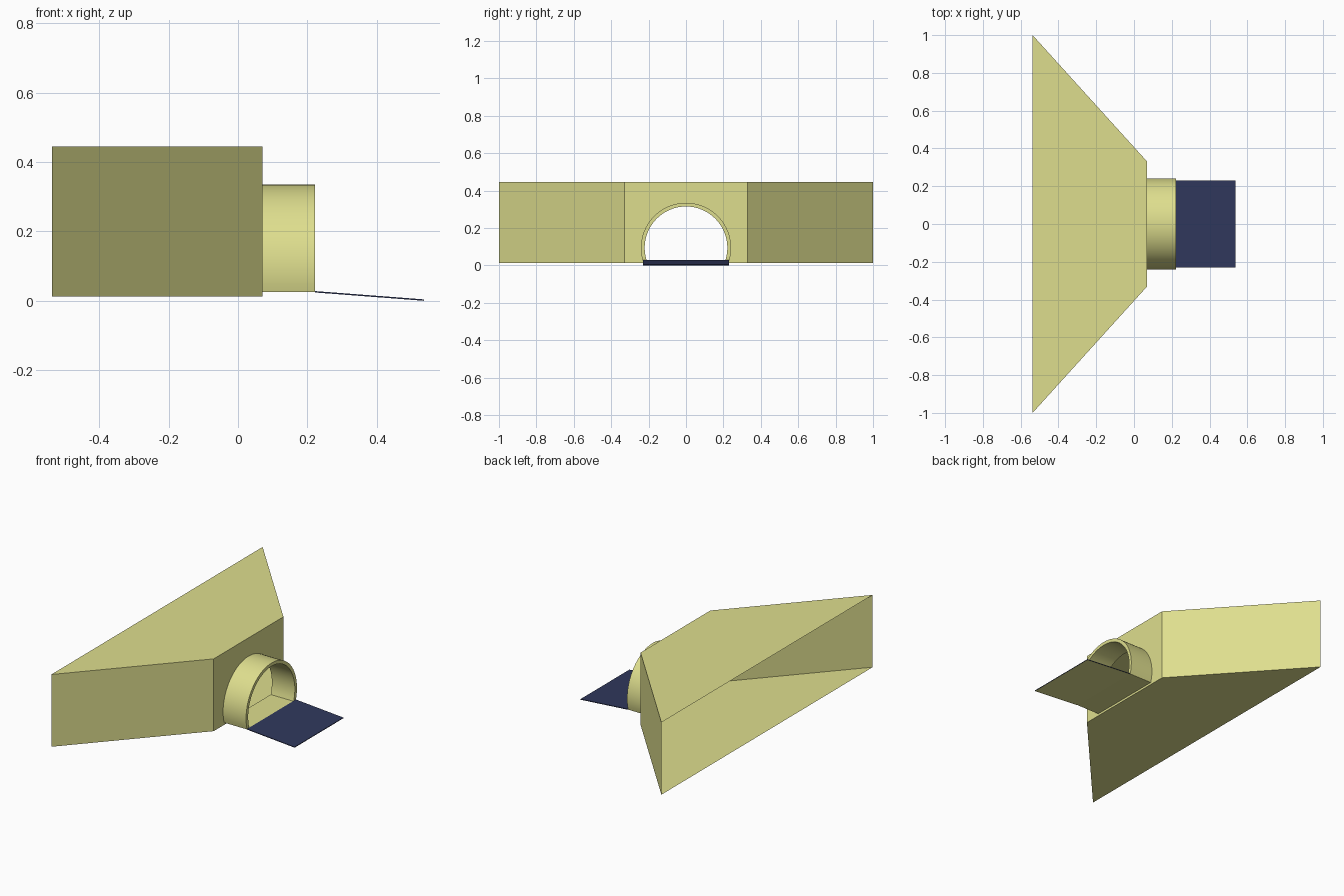
import bpy, bmesh
from math import asin, cos, sin, pi

if "Cube" in bpy.data.objects:
    bpy.data.objects.remove(bpy.data.objects["Cube"])


def material(name, rgb):
    m = bpy.data.materials.new(name)
    m.diffuse_color = (*rgb, 1)
    m.use_nodes = True
    m.node_tree.nodes["Principled BSDF"].inputs["Base Color"].default_value = m.diffuse_color
    return m


OLIVE = material("olive", (0.73, 0.73, 0.27))
NAVY = material("navy", (0.03, 0.04, 0.11))

X_BACK, X_WALL, X_PIPE, X_TIP = -0.537, 0.07, 0.222, 0.537
Z_LOW, Z_TOP = 0.012, 0.445
R_OUT, R_IN, Z_MID, Z_FLOOR = 0.241, 0.221, 0.094, 0.025


def make(name, faces, mats):
    """Build a mesh from lists of corner points, welding shared corners."""
    bm = bmesh.new()
    for f in faces:
        bm.faces.new([bm.verts.new(p) for p in f])
    bmesh.ops.remove_doubles(bm, verts=bm.verts, dist=1e-5)
    bmesh.ops.recalc_face_normals(bm, faces=bm.faces)
    me = bpy.data.meshes.new(name)
    bm.to_mesh(me)
    bm.free()
    ob = bpy.data.objects.new(name, me)
    bpy.context.collection.objects.link(ob)
    for m in mats:
        me.materials.append(m)
    return ob


def arc(r, a0, a1, n):
    return [(r * cos(a0 + (a1 - a0) * i / n), Z_MID + r * sin(a0 + (a1 - a0) * i / n))
            for i in range(n + 1)]


def low_angle(r):
    return -asin((Z_MID - Z_FLOOR) / r)


# Flared body: thin shell, open at the back, arched hole in the front wall
faces = []
for z in (Z_LOW, Z_TOP):
    faces.append([(X_BACK, -1, z), (X_WALL, -0.33, z), (X_WALL, 0.33, z), (X_BACK, 1, z)])
half_wall = [(0, Z_LOW), (0.33, Z_LOW), (0.33, Z_TOP), (0, Z_TOP)]
half_wall += arc(R_IN, pi / 2, low_angle(R_IN), 20) + [(0, Z_FLOOR)]
for s in (1, -1):
    faces.append([(X_BACK, s, Z_LOW), (X_WALL, s * 0.33, Z_LOW),
                  (X_WALL, s * 0.33, Z_TOP), (X_BACK, s, Z_TOP)])
    faces.append([(X_WALL, s * y, z) for y, z in half_wall])
make("flared_body", faces, [OLIVE])

# Arched collar: two arc skins, a front rim and a flat floor
N = 40
outer = arc(R_OUT, low_angle(R_OUT), pi - low_angle(R_OUT), N)
inner = arc(R_IN, low_angle(R_IN), pi - low_angle(R_IN), N)
faces = []
for ring in (outer, inner):
    for (y0, z0), (y1, z1) in zip(ring, ring[1:]):
        faces.append([(X_WALL, y0, z0), (X_PIPE, y0, z0), (X_PIPE, y1, z1), (X_WALL, y1, z1)])
for i in range(N):
    faces.append([(X_PIPE, *p) for p in (outer[i], outer[i + 1], inner[i + 1], inner[i])])
floor = [outer[0], inner[0], inner[-1], outer[-1]]
for (y0, z0), (y1, z1) in zip(floor, floor[1:]):
    faces.append([(X_WALL, y0, z0), (X_PIPE, y0, z0), (X_PIPE, y1, z1), (X_WALL, y1, z1)])
collar = make("arched_collar", faces, [OLIVE])
bpy.context.view_layer.objects.active = collar
collar.select_set(True)
bpy.ops.object.shade_smooth_by_angle(angle=0.6)

# Entry ramp: thin sloping plate, navy with an olive underside
W, T = 0.231, 0.004
profile = [(X_PIPE, Z_FLOOR - 0.001), (X_TIP, 0), (X_TIP, T), (X_PIPE, Z_FLOOR - 0.001 + T)]
faces = [[(x, s * W, z) for x, z in profile] for s in (1, -1)]
for a, b in zip(profile, profile[1:] + profile[:1]):
    faces.append([(a[0], -W, a[1]), (b[0], -W, b[1]), (b[0], W, b[1]), (a[0], W, a[1])])
ramp = make("entry_ramp", faces, [NAVY, OLIVE])
for p in ramp.data.polygons:
    p.material_index = 1 if p.normal.z < -0.5 else 0
